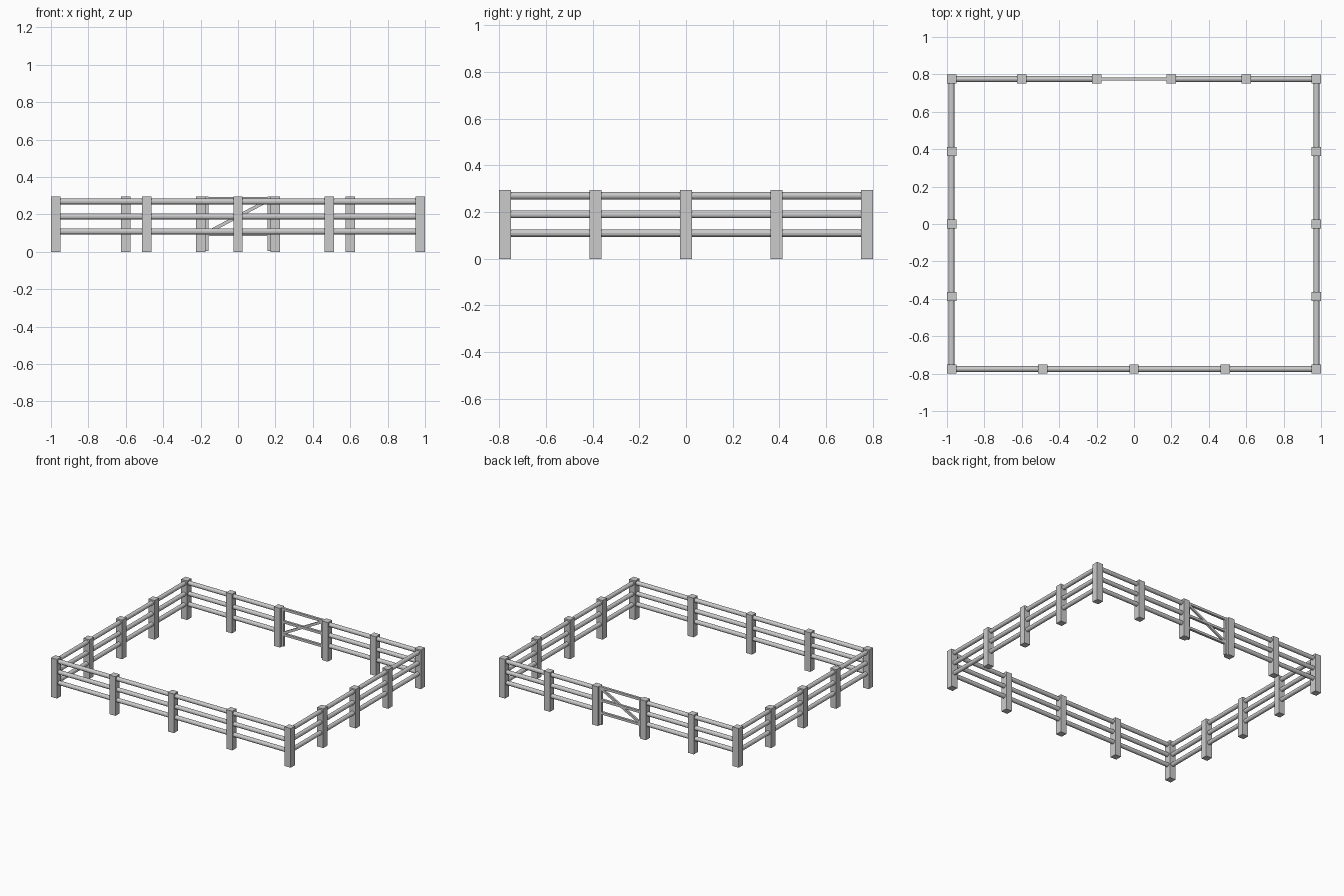
import bpy, math
from mathutils import Vector

if "Cube" in bpy.data.objects:
    bpy.data.objects.remove(bpy.data.objects["Cube"])

X, Y = 0.975, 0.775          # fence corner centres
POST, HEIGHT = 0.05, 0.295
RAIL_Z = (0.11, 0.19, 0.27)


def box(name, centre, size, slope=0.0):
    bpy.ops.mesh.primitive_cube_add(size=1, location=centre, rotation=(0, slope, 0))
    ob = bpy.context.object
    ob.name = name
    ob.scale = size
    return ob


def post(x, y):
    box("fence_post", (x, y, HEIGHT / 2), (POST, POST, HEIGHT))


def rails(a, b):
    # three round rails between two neighbouring posts
    for z in RAIL_Z:
        p, q = Vector((*a, z)), Vector((*b, z))
        bpy.ops.mesh.primitive_cylinder_add(
            vertices=12, radius=0.016, depth=(q - p).length, location=(p + q) / 2)
        ob = bpy.context.object
        ob.name = "fence_rail"
        ob.rotation_euler = (q - p).to_track_quat('Z', 'Y').to_euler()


# posts
front = [X * k / 2 for k in range(-2, 3)]
back = [-X, -0.6, -0.2, 0.2, 0.6, X]
for x in front:
    post(x, -Y)
for x in back:
    post(x, Y)
for s in (-1, 1):
    for y in (-Y / 2, 0, Y / 2):
        post(s * X, y)

# rails, leaving the gate bay open
rails((-X, -Y), (X, -Y))
for s in (-1, 1):
    rails((s * X, -Y), (s * X, Y))
    rails((s * 0.2, Y), (s * X, Y))

# gate: two stiles, three bars and a diagonal brace
T = 0.018
for s in (-1, 1):
    box("gate_stile", (s * 0.167, Y, 0.15), (0.02, T, 0.29))
for z in (0.095, 0.19, 0.285):
    box("gate_bar", (0, Y, z), (0.35, T, T))
w, h = 0.33, 0.175
box("gate_brace", (0, Y, 0.19), (math.hypot(w, h), T * 0.8, T), -math.atan2(h, w))
